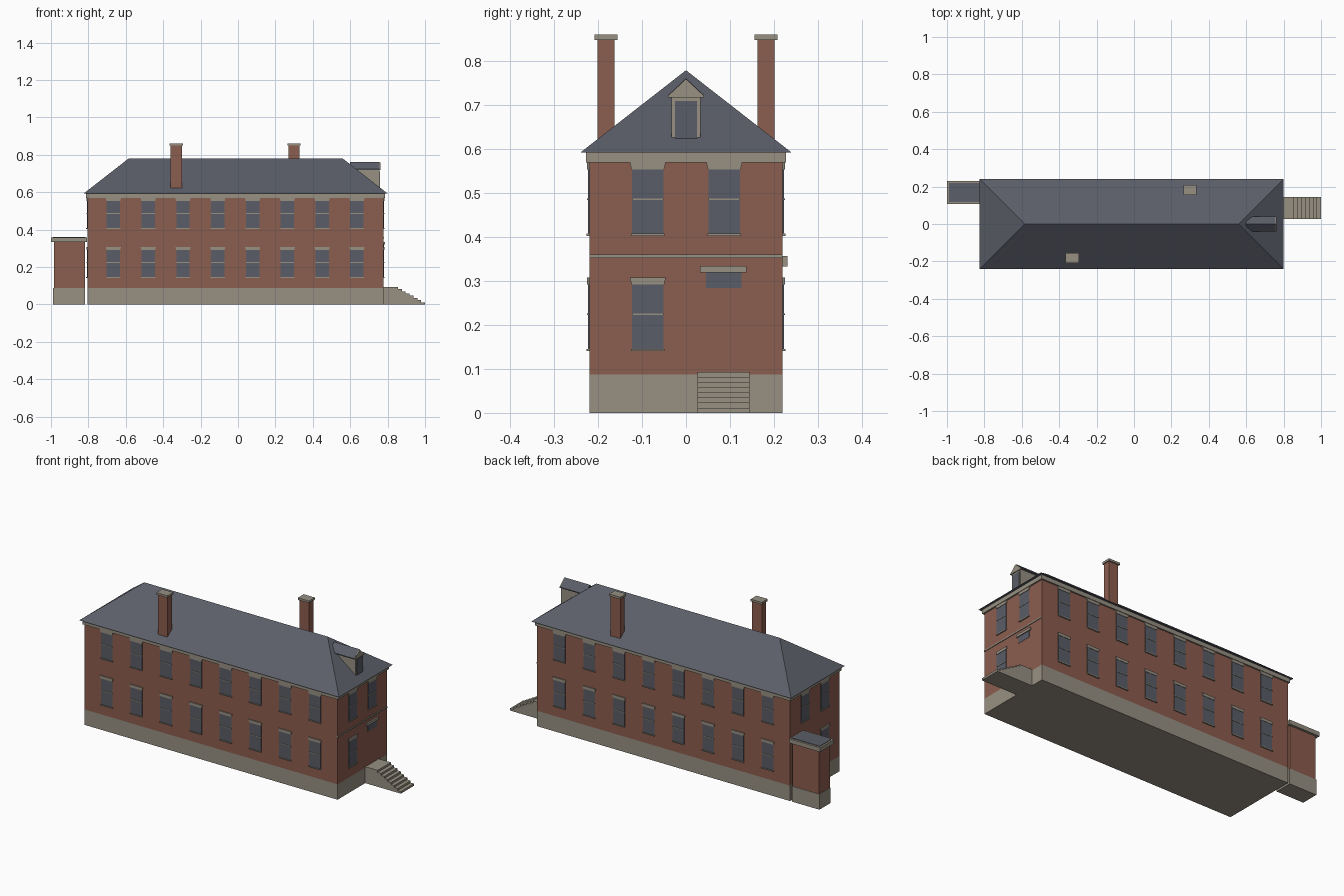
import bpy
from mathutils import Matrix, Vector

cube = bpy.data.objects.get("Cube")
if cube:
    bpy.data.objects.remove(cube, do_unlink=True)


def material(name, rgb):
    m = bpy.data.materials.new(name)
    m.use_nodes = True
    m.diffuse_color = (*rgb, 1)
    m.node_tree.nodes["Principled BSDF"].inputs["Base Color"].default_value = (*rgb, 1)
    return m


brick = material("red brick", (0.26, 0.11, 0.077))
stone = material("pale stone", (0.31, 0.28, 0.225))
slate = material("blue slate", (0.105, 0.112, 0.14))
glass = material("dark glass", (0.1, 0.11, 0.135))


def mesh(name, verts, faces, mat):
    me = bpy.data.meshes.new(name)
    me.from_pydata(verts, [], faces)
    me.materials.append(mat)
    ob = bpy.data.objects.new(name, me)
    bpy.context.collection.objects.link(ob)
    return ob


def box(name, x, y, z, mat):
    verts = [(a, b, c) for c in z for b in y for a in x]
    faces = [(0, 2, 3, 1), (4, 5, 7, 6), (0, 1, 5, 4),
             (1, 3, 7, 5), (3, 2, 6, 7), (2, 0, 4, 6)]
    return mesh(name, verts, faces, mat)


def prism(name, outline, axis, span, mat):
    """Extrude a 2D outline along x (outline is y, z) or along y (outline is x, z)."""
    n = len(outline)
    verts = [(s, a, b) if axis == "x" else (a, s, b) for s in span for a, b in outline]
    faces = [tuple(range(n))[::-1], tuple(range(n, 2 * n))]
    faces += [(i, (i + 1) % n, n + (i + 1) % n, n + i) for i in range(n)]
    ob = mesh(name, verts, faces, mat)
    if axis == "y":
        ob.data.flip_normals()
    return ob


X0, X1, Y = -0.805, 0.777, 0.22

# Main block
box("foundation", (X0, X1), (-Y, Y), (0, 0.087), stone)
box("brick_walls", (X0, X1), (-Y, Y), (0.087, 0.575), brick)
box("cornice", (X0 - 0.008, X1 + 0.008), (-0.228, 0.228), (0.57, 0.594), stone)
box("end_string_course", (X1 - 0.01, X1 + 0.004), (-Y, Y), (0.353, 0.36), stone)

# Hipped roof
EX0, EX1, EY, EZ, RZ = -0.825, 0.8, 0.24, 0.593, 0.78
mesh("hipped_roof",
     [(EX0, -EY, EZ), (EX1, -EY, EZ), (EX1, EY, EZ), (EX0, EY, EZ),
      (-0.585, 0, RZ), (0.56, 0, RZ)],
     [(3, 2, 1, 0), (0, 1, 5, 4), (1, 2, 5), (2, 3, 4, 5), (3, 0, 4)], slate)


# Windows: built facing -y at the origin, then turned and moved onto a wall
def window(name, place, sill):
    w, h = 0.036, 0.148
    parts = [
        box(name + "_pane", (-w, w), (-0.003, 0.005), (0, h), glass),
        box(name + "_sash_bar", (-w, w), (-0.005, 0), (h * 0.53, h * 0.53 + 0.004), stone),
        box(name + "_sill", (-w - 0.002, w + 0.002), (-0.007, 0.005), (-0.003, 0.002), stone),
        prism(name + "_lintel", [(-w - 0.001, h), (w + 0.001, h), (w + 0.005, h + 0.016),
                                 (-w - 0.005, h + 0.016)], "y", (-0.005, 0.005), stone)]
    for p in parts:
        p.data.transform(place @ Matrix.Translation((0, 0, sill)))


def on_wall(x, y, turn):
    return Matrix.Translation((x, y, 0)) @ Matrix.Rotation(turn, 4, "Z")


PI = 3.14159265
LOW, HIGH = 0.144, 0.406
for i in range(8):
    x = -0.666 + i * 0.186
    for level, sill in (("lower", LOW), ("upper", HIGH)):
        window(f"front_{level}_window_{i}", on_wall(x, -Y, 0), sill)
        window(f"back_{level}_window_{i}", on_wall(x, Y, PI), sill)
for side, x, turn in (("left", X1, PI / 2), ("right", X0, -PI / 2)):
    window(f"{side}_end_lower_window", on_wall(x, -0.087, turn), LOW)
    for y in (-0.087, 0.087):
        window(f"{side}_end_upper_window", on_wall(x, y, turn), HIGH)

# Entrance: door, fanlight, hood and steps
box("door", (X1 - 0.01, X1 + 0.002), (0.045, 0.126), (0.093, 0.284), brick)
box("door_fanlight", (X1 - 0.01, X1 + 0.003), (0.045, 0.126), (0.284, 0.32), glass)
box("door_hood", (X1 - 0.01, X1 + 0.008), (0.032, 0.138), (0.32, 0.334), stone)
steps, top = 8, 0.093
profile = [(X1, 0), (X1, top)]
for i in range(steps):
    x = 0.855 + i * 0.145 / (steps - 1)
    profile += [(x, top * (steps - i) / steps), (x, top * (steps - i - 1) / steps)]
prism("entrance_steps", profile[:-1] + [(1.0, 0)], "y", (0.026, 0.144), stone)

# Chimneys
for name, x, y in (("front", -0.33, -0.182), ("back", 0.3, 0.182)):
    box(name + "_chimney", (x - 0.03, x + 0.03), (y - 0.019, y + 0.019), (0.6, 0.849), brick)
    box(name + "_chimney_cap", (x - 0.035, x + 0.035), (y - 0.026, y + 0.026),
        (0.849, 0.861), stone)

# Dormer on the hipped end
prism("dormer_body", [(-0.033, 0.62), (0.033, 0.62), (0.033, 0.72), (0, 0.755), (-0.033, 0.72)],
      "x", (0.62, 0.757), stone)
box("dormer_window", (0.75, 0.76), (-0.025, 0.025), (0.624, 0.71), glass)
prism("dormer_roof", [(-0.041, 0.718), (0, 0.756), (0.041, 0.718), (0.041, 0.723),
                      (0, 0.762), (-0.041, 0.723)], "x", (0.6, 0.757), slate)
prism("dormer_gable_trim", [(-0.041, 0.718), (0.041, 0.718), (0.041, 0.722),
                            (0, 0.76), (-0.041, 0.722)], "x", (0.754, 0.762), stone)

# Small rear wing
box("wing_foundation", (-0.988, -0.817), (0.12, 0.22), (0, 0.087), stone)
box("wing_walls", (-0.985, -0.819), (0.122, 0.218), (0.087, 0.335), brick)
box("wing_coping", (-1.0, -0.807), (0.106, 0.231), (0.333, 0.357), stone)
box("wing_roof", (-0.99, -0.815), (0.117, 0.22), (0.35, 0.36), slate)

# Consistent outward faces
import bmesh
for ob in bpy.context.collection.objects:
    if ob.type == "MESH":
        bm = bmesh.new()
        bm.from_mesh(ob.data)
        bmesh.ops.recalc_face_normals(bm, faces=bm.faces)
        bm.to_mesh(ob.data)
        bm.free()
